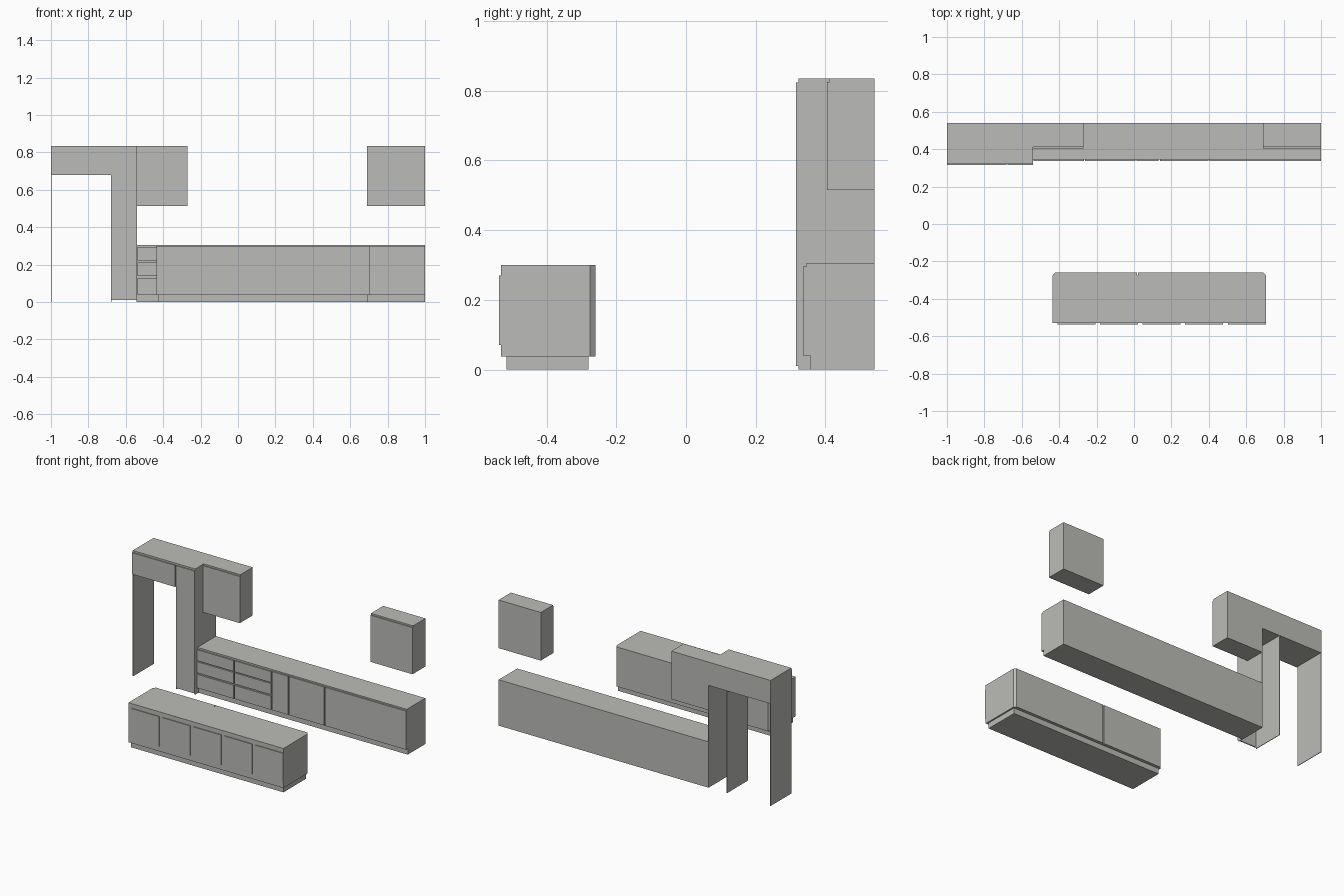
import bpy
import bmesh

cube = bpy.data.objects.get("Cube")
if cube:
    bpy.data.objects.remove(cube, do_unlink=True)

# One flat warm grey for everything
COLOUR = (0.5, 0.5, 0.48, 1)
grey = bpy.data.materials.new("warm_grey")
grey.use_nodes = True
grey.diffuse_color = COLOUR
bsdf = next(n for n in grey.node_tree.nodes if n.type == "BSDF_PRINCIPLED")
bsdf.inputs["Base Color"].default_value = COLOUR


def prism(name, outline, z0, z1):
    """Extrude a flat outline upwards from z0 to z1."""
    bm = bmesh.new()
    face = bm.faces.new([bm.verts.new((x, y, z0)) for x, y in outline])
    top = bmesh.ops.extrude_face_region(bm, geom=[face])["geom"]
    for v in top:
        if isinstance(v, bmesh.types.BMVert):
            v.co.z = z1
    bmesh.ops.recalc_face_normals(bm, faces=bm.faces)
    mesh = bpy.data.meshes.new(name)
    bm.to_mesh(mesh)
    bm.free()
    mesh.materials.append(grey)
    obj = bpy.data.objects.new(name, mesh)
    bpy.context.collection.objects.link(obj)
    return obj


def box(name, x, y, z):
    """Box from (low, high) pairs on each axis."""
    outline = [(x[0], y[0]), (x[1], y[0]), (x[1], y[1]), (x[0], y[1])]
    return prism(name, outline, z[0], z[1])


BACK = 0.54
TOP = 0.835
GAP = 0.003
LEFT_END, NICHE, TALL_END = -1.0, -0.68, -0.54


def front(name, x0, x1, y, z, depth):
    """Door or drawer front with a thin gap on either side."""
    return box(name, (x0 + GAP, x1 - GAP), (y, y + depth), z)


# Tall unit: bridging cabinet over an open niche and an open-backed column
box("bridge_cabinet", (LEFT_END, TALL_END), (0.322, BACK), (0.68, TOP))
front("bridge_door", LEFT_END - GAP, NICHE, 0.315, (0.68, 0.823), 0.007)
front("tall_door", NICHE, TALL_END + GAP, 0.315, (0.01, 0.823), 0.007)
for name, x in (("niche_outer_panel", LEFT_END),
                ("niche_inner_panel", NICHE),
                ("tall_end_panel", TALL_END - 0.004)):
    box(name, (x, x + 0.004), (0.322, BACK), (0, 0.69))

# Wall cabinets
for side, x0, x1 in (("right", TALL_END, -0.27), ("left", 0.69, 1.0)):
    box(side + "_wall_cabinet", (x0, x1), (0.411, BACK), (0.515, TOP))
    box(side + "_wall_door", (x0, x1), (0.405, 0.411), (0.515, 0.825))

# Base run with plinth
box("base_cabinet", (TALL_END, 1), (0.345, BACK), (0.04, 0.305))
box("base_plinth", (TALL_END, 1), (0.355, BACK), (0, 0.04))

# Drawer stacks and base doors
splits = (TALL_END, -0.265, 0.01, 0.135, 0.4, 1 + GAP)
drawers = ((0.04, 0.13), (0.14, 0.214), (0.221, 0.294))
for i, (x0, x1) in enumerate(zip(splits, splits[1:])):
    if i < 2:
        for j, z in enumerate(drawers):
            front(f"drawer_{i}_{j}", x0, x1, 0.336, z, 0.009)
    else:
        front(f"base_door_{i}", x0, x1, 0.336, (0.04, 0.296), 0.009)

# Island body and plinth
I0, I1 = -0.435, 0.705
box("island_body", (I0, I1), (-0.53, -0.275), (0.037, 0.3))
box("island_plinth", (I0 + 0.01, I1 - 0.01), (-0.515, -0.28), (0, 0.037))

# Island back panels with clipped outer corners
Y0, Y1, CLIP, MID = -0.275, -0.26, 0.013, 0.018
prism("island_back_right",
      [(I0, Y0), (MID - GAP, Y0), (MID - GAP, Y1), (I0 + CLIP, Y1)], 0.037, 0.3)
prism("island_back_left",
      [(MID + GAP, Y0), (I1, Y0), (I1 - CLIP, Y1), (MID + GAP, Y1)], 0.037, 0.3)

# Raised island door panels
for i in range(5):
    x = -0.41 + i * 0.228
    box(f"island_door_{i}", (x, x + 0.203), (-0.536, -0.53), (0.07, 0.27))
